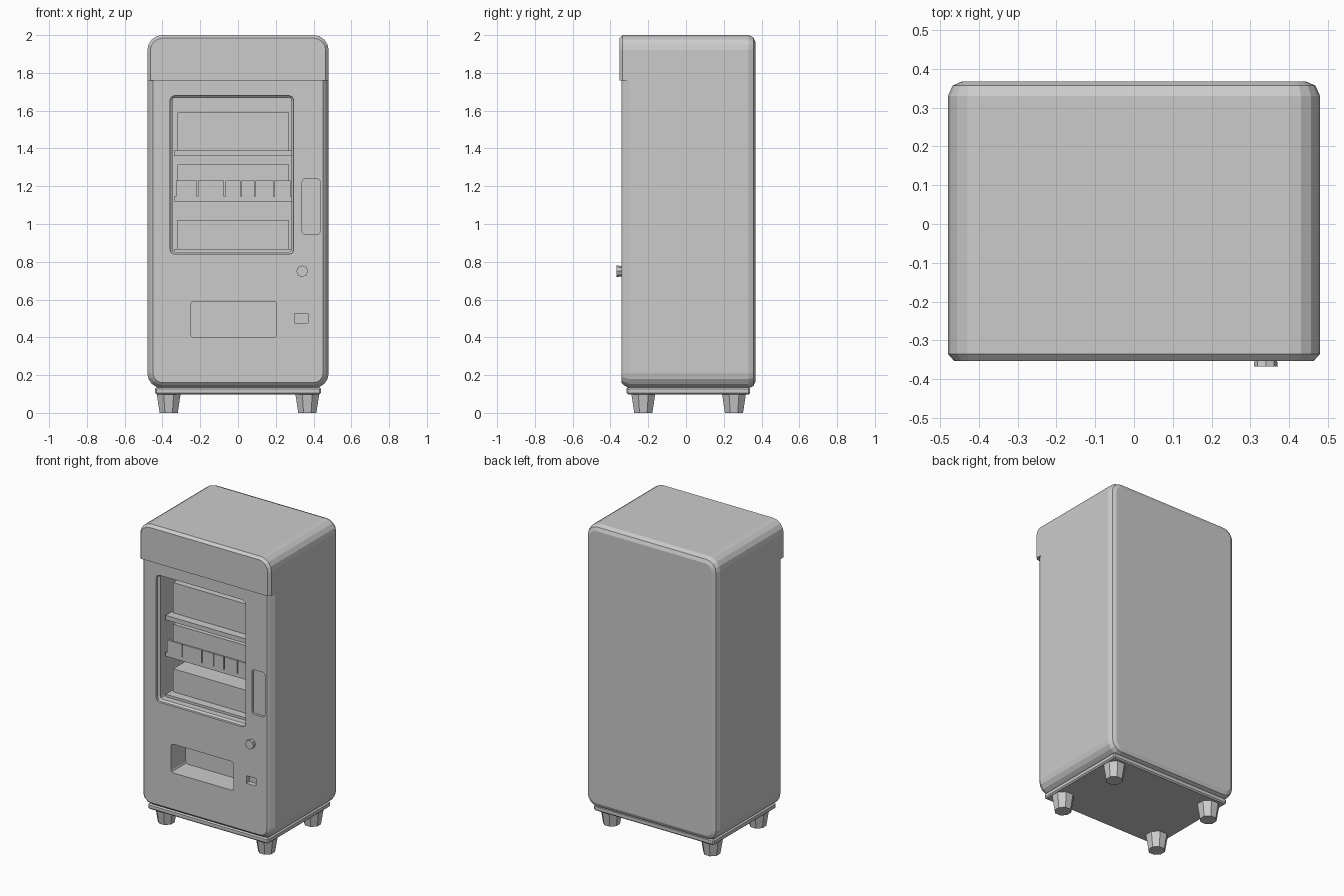
import bpy, bmesh, math
from mathutils import Matrix, Vector

if "Cube" in bpy.data.objects:
    bpy.data.objects.remove(bpy.data.objects["Cube"])


def finish(name, bm):
    bmesh.ops.recalc_face_normals(bm, faces=bm.faces)
    me = bpy.data.meshes.new(name)
    bm.to_mesh(me)
    bm.free()
    ob = bpy.data.objects.new(name, me)
    bpy.context.collection.objects.link(ob)
    return ob


def loft(name, rect, r, rings, seg=4, cut=None, keep_above=False):
    """Rounded x-z rectangle lofted along y; rings are (y, inset)."""
    x0, x1, z0, z1 = rect
    corners = [(x1 - r, z1 - r, 0), (x0 + r, z1 - r, 90),
               (x0 + r, z0 + r, 180), (x1 - r, z0 + r, 270)]
    bm = bmesh.new()
    loops = []
    for y, inset in rings:
        loop = []
        for cx, cz, a0 in corners:
            for i in range(seg + 1):
                a = math.radians(a0 + 90 * i / seg)
                loop.append(bm.verts.new((cx + (r - inset) * math.cos(a), y,
                                          cz + (r - inset) * math.sin(a))))
        loops.append(loop)
    n = len(loops[0])
    for a, b in zip(loops, loops[1:]):
        for i in range(n):
            bm.faces.new((a[i], a[(i + 1) % n], b[(i + 1) % n], b[i]))
    bm.faces.new(loops[0])
    bm.faces.new(loops[-1])
    if cut is not None:
        bmesh.ops.bisect_plane(bm, geom=bm.verts[:] + bm.edges[:] + bm.faces[:],
                               plane_co=(0, 0, cut), plane_no=(0, 0, 1),
                               clear_inner=keep_above, clear_outer=not keep_above)
        bmesh.ops.holes_fill(bm, edges=[e for e in bm.edges if e.is_boundary])
    return finish(name, bm)


def box(name, x0, x1, y0, y1, z0, z1, bevel=0):
    bm = bmesh.new()
    bmesh.ops.create_cube(bm, size=1)
    for v in bm.verts:
        v.co = Vector(((x0 + x1) / 2 + v.co.x * (x1 - x0),
                       (y0 + y1) / 2 + v.co.y * (y1 - y0),
                       (z0 + z1) / 2 + v.co.z * (z1 - z0)))
    if bevel:
        bmesh.ops.bevel(bm, geom=bm.edges[:], offset=bevel, segments=1, affect='EDGES')
    return finish(name, bm)


def cone(name, centre, r_low, r_high, depth, sides, rot=Matrix()):
    bm = bmesh.new()
    bmesh.ops.create_cone(bm, cap_ends=True, segments=sides, radius1=r_low,
                          radius2=r_high, depth=depth,
                          matrix=Matrix.Translation(centre) @ rot)
    return finish(name, bm)


def carve(ob, cutter):
    mod = ob.modifiers.new("carve", 'BOOLEAN')
    mod.operation, mod.solver, mod.object = 'DIFFERENCE', 'EXACT', cutter
    bpy.context.view_layer.objects.active = ob
    bpy.ops.object.modifier_apply(modifier=mod.name)
    bpy.data.objects.remove(cutter)


# cabinet: lower body with chamfered front, upper part with overhanging header
outline = (-0.48, 0.48, 0.13, 2.0)
back = [(0.33, 0), (0.357, 0.012), (0.367, 0.035)]
body = loft("cabinet_body", outline, 0.08,
            [(-0.341, 0.03), (-0.33, 0.018), (-0.30, 0)] + back, cut=1.76)
loft("cabinet_header", outline, 0.08,
     [(-0.353, 0.016), (-0.335, 0)] + back, cut=1.76, keep_above=True)

# openings in the front: window, control panel, delivery slot, coin return
carve(body, loft("window_cutter", (-0.36, 0.295, 0.84, 1.68), 0.025,
                 [(-0.40, 0), (-0.325, 0), (-0.315, 0.012), (-0.05, 0.012)], 2))
carve(body, loft("panel_cutter", (0.34, 0.435, 0.945, 1.24), 0.015,
                 [(-0.40, 0), (-0.325, 0)], 2))
carve(body, loft("slot_cutter", (-0.25, 0.205, 0.40, 0.59), 0.015,
                 [(-0.40, 0), (-0.19, 0)], 2))
carve(body, box("coin_cutter", 0.30, 0.37, -0.40, -0.31, 0.475, 0.525))

# shelves with a block of goods on each
for i, (z0, z1, top) in enumerate([(0.845, 0.868, 1.02), (1.12, 1.145, 1.315),
                                   (1.36, 1.39, 1.59)]):
    box(f"shelf_{i}", -0.338, 0.283, -0.275, -0.045, z0, z1)
    box(f"goods_{i}", -0.32, 0.27, -0.22, -0.045, z1, top)

# tags along the middle shelf
edges = [-0.33, -0.215, -0.07, 0.015, 0.09, 0.19, 0.28]
for i, (a, b) in enumerate(zip(edges, edges[1:])):
    box(f"shelf_tag_{i}", a + 0.003, b - 0.003, -0.275, -0.262, 1.145, 1.23)

# lock knob
cone("lock_knob", (0.34, -0.348, 0.75), 0.026, 0.031, 0.038, 8,
     Matrix.Rotation(math.pi / 2, 4, 'X'))

# base plate and tapered feet
box("base_plate", -0.44, 0.44, -0.315, 0.34, 0.098, 0.135, 0.008)
for sx in (-1, 1):
    for sy in (-1, 1):
        foot = cone("foot", (sx * 0.367, 0.014 + sy * 0.24, 0.055),
                    0.052, 0.07, 0.11, 8, Matrix.Rotation(math.pi / 8, 4, 'Z'))
        foot.name = f"{'front' if sy < 0 else 'back'}_{'left' if sx < 0 else 'right'}_foot"
